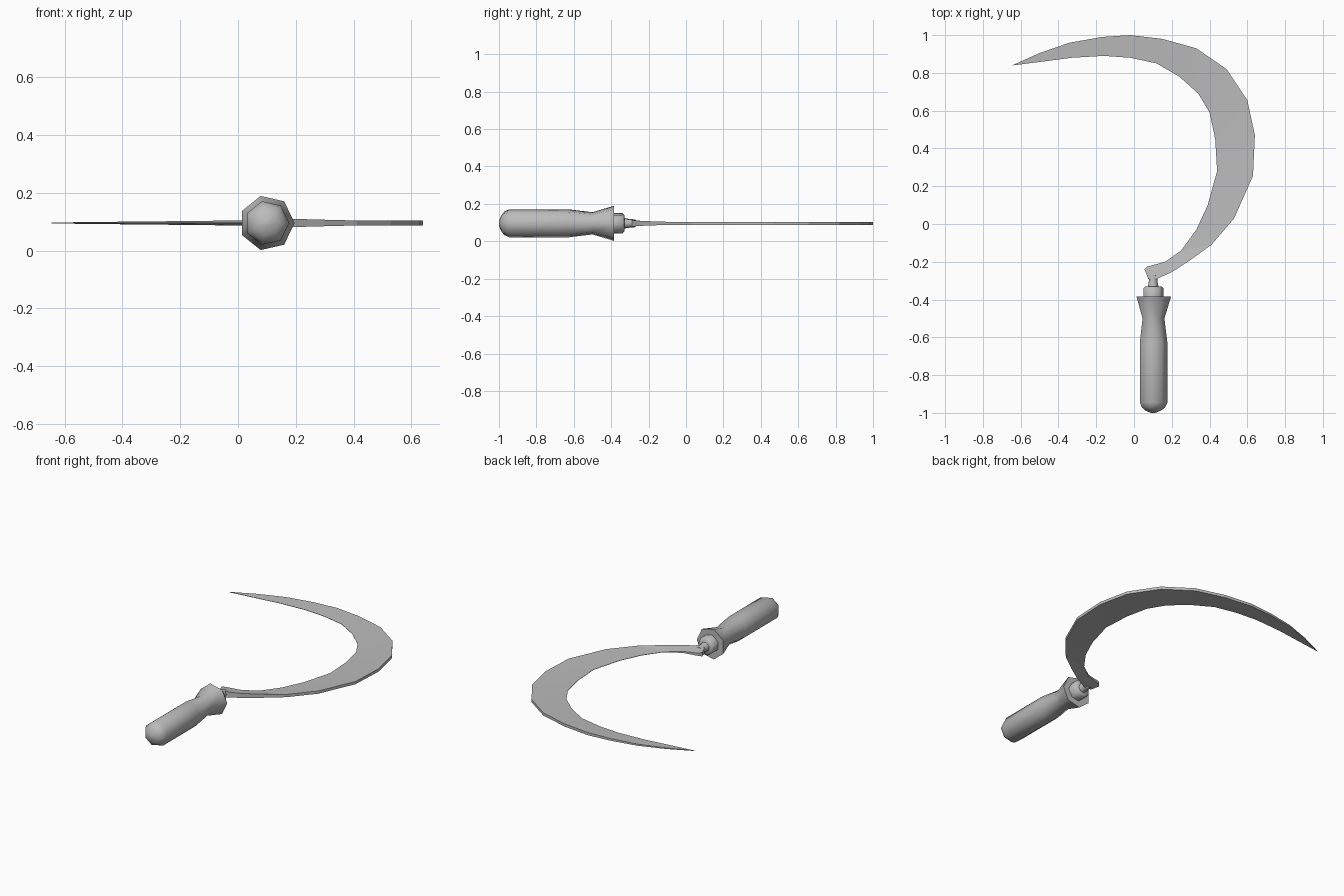
import bpy
import bmesh
from math import cos, sin, pi, radians

default_cube = bpy.data.objects.get("Cube")
if default_cube:
    bpy.data.objects.remove(default_cube, do_unlink=True)

AXIS_X, AXIS_Z = 0.1, 0.096
SIDES = 7

# One plain grey for the whole tool
grey = bpy.data.materials.new("plain grey")
grey.use_nodes = True
colour = (0.5, 0.5, 0.5, 1)
grey.diffuse_color = colour
grey.node_tree.nodes["Principled BSDF"].inputs["Base Color"].default_value = colour


def finish(bm, name, smooth_angle=None):
    """Turn a bmesh into a named object with the shared material."""
    bmesh.ops.recalc_face_normals(bm, faces=bm.faces)
    mesh = bpy.data.meshes.new(name)
    bm.to_mesh(mesh)
    bm.free()
    mesh.materials.append(grey)
    obj = bpy.data.objects.new(name, mesh)
    bpy.context.collection.objects.link(obj)
    if smooth_angle:
        bpy.ops.object.select_all(action="DESELECT")
        obj.select_set(True)
        bpy.context.view_layer.objects.active = obj
        bpy.ops.object.shade_smooth_by_angle(angle=radians(smooth_angle))
    return obj


def loft(bm, rings):
    """Bridge successive closed rings of points and cap both ends."""
    rings = [[bm.verts.new(point) for point in ring] for ring in rings]
    for lower, upper in zip(rings, rings[1:]):
        for i in range(len(lower)):
            j = (i + 1) % len(lower)
            bm.faces.new((lower[i], lower[j], upper[j], upper[i]))
    bm.faces.new(rings[0])
    bm.faces.new(rings[-1])


def turned(name, profile):
    """Seven-sided turned part along y from (y, radius) pairs."""
    bm = bmesh.new()
    turns = [2 * pi * i / SIDES for i in range(SIDES)]
    loft(bm, [[(AXIS_X + r * cos(a), y, AXIS_Z + r * sin(a)) for a in turns]
              for y, r in profile])
    return finish(bm, name, smooth_angle=60)


# Handle with rounded butt, narrow neck and flared front
turned("handle", [(-1, 0.012), (-0.988, 0.043), (-0.972, 0.064), (-0.945, 0.077),
                  (-0.63, 0.077), (-0.5, 0.061), (-0.385, 0.096)])

# Metal collar and the tang that enters the blade
turned("collar", [(-0.39, 0.056), (-0.34, 0.056), (-0.33, 0.045)])
turned("tang", [(-0.34, 0.031), (-0.31, 0.025), (-0.27, 0.021)])

# Blade stations: inner edge x, y then outer edge x, y, from tang to tip
stations = [
    (0.075, -0.29, 0.124, -0.29), (0.056, -0.24, 0.14, -0.282),
    (0.068, -0.226, 0.2, -0.255), (0.165, -0.2, 0.3, -0.19),
    (0.25, -0.14, 0.41, -0.11), (0.33, -0.03, 0.53, 0.03),
    (0.39, 0.1, 0.63, 0.255), (0.44, 0.28, 0.64, 0.47),
    (0.43, 0.45, 0.6, 0.655), (0.4, 0.59, 0.49, 0.82),
    (0.34, 0.69, 0.33, 0.93), (0.24, 0.78, 0.15, 0.98),
    (0.12, 0.85, -0.02, 1), (-0.02, 0.88, -0.17, 0.99),
    (-0.16, 0.89, -0.34, 0.96), (-0.33, 0.88, -0.5, 0.905),
    (-0.63, 0.841, -0.645, 0.84),
]


# Wedge section: thick spine, sharp inner edge, heavier near the tang
rings = []
for i, (ix, iy, ox, oy) in enumerate(stations):
    root = max(0, 1 - i / 4)
    tip = min(1, (len(stations) - i) / 5)
    spine = (0.0085 + 0.011 * root) * tip
    edge = 0.001 + 0.016 * root
    rings.append([(ix, iy, AXIS_Z - edge), (ox, oy, AXIS_Z - spine),
                  (ox, oy, AXIS_Z + spine), (ix, iy, AXIS_Z + edge)])
blade = bmesh.new()
loft(blade, rings)
finish(blade, "blade")
